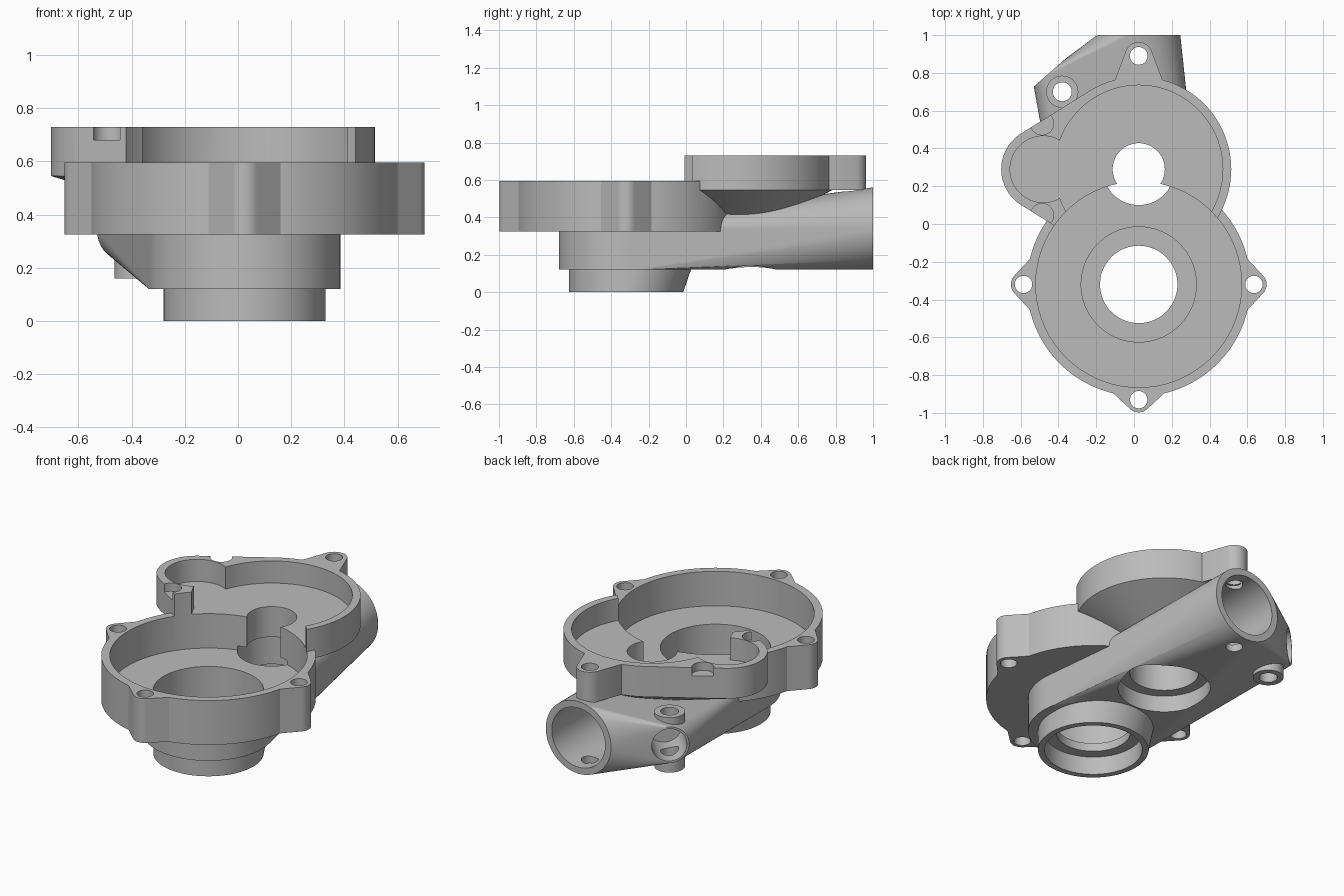
import bpy
import bmesh
import math
from mathutils import Vector

old = bpy.data.objects.get("Cube")
if old:
    bpy.data.objects.remove(old, do_unlink=True)

grey = bpy.data.materials.new("cast grey")
grey.use_nodes = True
grey.diffuse_color = (0.5, 0.5, 0.5, 1)
grey.node_tree.nodes["Principled BSDF"].inputs["Base Color"].default_value = (0.5, 0.5, 0.5, 1)

UP = Vector((0, 0, 1))
MAIN = (0.025, -0.32)      # large gear chamber axis
UPPER = (0.025, 0.29)      # small gear chamber axis
LOBE = (-0.48, 0.29)
BOLT = (-0.38, 0.70)       # clamp bolt boss
SIDE_DIR = Vector((-0.66, 0.75, 0)).normalized()
SIDE_END = Vector((-0.448, 0.80, 0.345))
TUBE_END = Vector((0.025, 1, 0.34))


def ring(center, r, axis=UP, n=72):
    """Points of a circle around an axis."""
    turn = UP.rotation_difference(Vector(axis))
    steps = [2 * math.pi * i / n for i in range(n)]
    return [Vector(center) + turn @ Vector((r * math.cos(a), r * math.sin(a), 0)) for a in steps]


def disc(xy, r, *heights):
    return [p for z in heights for p in ring((*xy, z), r)]


def hull(name, points):
    """Solid convex part wrapped around the given points."""
    bm = bmesh.new()
    for p in points:
        bm.verts.new(p)
    bmesh.ops.convex_hull(bm, input=bm.verts)
    loose = [v for v in bm.verts if not v.link_faces]
    bmesh.ops.delete(bm, geom=loose, context="VERTS")
    bmesh.ops.dissolve_limit(bm, angle_limit=0.002, verts=bm.verts, edges=bm.edges)
    bmesh.ops.recalc_face_normals(bm, faces=bm.faces)
    mesh = bpy.data.meshes.new(name)
    bm.to_mesh(mesh)
    bm.free()
    mesh.materials.append(grey)
    ob = bpy.data.objects.new(name, mesh)
    bpy.context.collection.objects.link(ob)
    return ob


def cylinder(name, xy, r, z0, z1):
    return hull(name, disc(xy, r, z0, z1))


def bore(name, start, end, r):
    axis = Vector(end) - Vector(start)
    return hull(name, ring(start, r, axis) + ring(end, r, axis))


def ear(name, center, direction, reach, tip, half, base, z0, z1):
    """Screw lug: rounded tip tapering out to the chamber wall."""
    c, d = Vector((*center, 0)), Vector((*direction, 0))
    side = UP.cross(d)
    pts = disc((c + d * reach)[:2], tip, z0, z1)
    for s in (-half, half):
        for z in (z0, z1):
            pts += [c + d * base + side * s + UP * z, c + d * base * 0.7 + side * s + UP * z]
    return hull(name, pts)


def combine(target, parts, operation):
    for part in parts:
        mod = target.modifiers.new(part.name, "BOOLEAN")
        mod.operation = operation
        mod.solver = "EXACT"
        mod.object = part
        part.hide_render = True
    bpy.context.view_layer.update()
    graph = bpy.context.evaluated_depsgraph_get()
    mesh = bpy.data.meshes.new_from_object(target.evaluated_get(graph))
    target.modifiers.clear()
    target.data = mesh
    for part in parts:
        bpy.data.objects.remove(part, do_unlink=True)


# Tapered body joining the bearing seat, the large tube and the side tube
housing = hull("gear_housing", disc(MAIN, 0.36, 0.12, 0.33)
               + ring(TUBE_END, 0.22, (0, 1, 0)) + ring(SIDE_END, 0.11, SIDE_DIR))

# Chambers, conical underside, bearing collar, bolt boss
upper_outline = disc(UPPER, 0.49, 0.545) + disc(LOBE, 0.223, 0.545)
parts = [
    cylinder("main_chamber", MAIN, 0.592, 0.325, 0.595),
    hull("upper_underside", upper_outline + disc(UPPER, 0.49, 0.56)
         + disc(LOBE, 0.223, 0.56) + disc(UPPER, 0.21, 0.39)),
    hull("bearing_collar", disc(MAIN, 0.305, 0, 0.13) + disc((MAIN[0], -0.275), 0.305, 0.13)),
    cylinder("bolt_boss", BOLT, 0.085, 0.16, 0.495),
    ear("upper_ear", UPPER, (0, 1), 0.6, 0.073, 0.125, 0.475, 0.545, 0.73),
]
main_ears = [(-1, 0), (1, 0), (0, -1)]
for d in main_ears:
    parts.append(ear("main_ear", MAIN, d, 0.61, 0.067, 0.145, 0.567, 0.325, 0.595))
parts.append(hull("upper_chamber", disc(UPPER, 0.49, 0.545, 0.73) + disc(LOBE, 0.223, 0.545, 0.73)))
combine(housing, parts, "UNION")

# Cavities, bearing bores, tube bores and screw holes
cuts = [
    cylinder("main_cavity", MAIN, 0.545, 0.385, 0.9),
    cylinder("upper_cavity", UPPER, 0.445, 0.595, 0.9),
    cylinder("lobe_cavity", LOBE, 0.176, 0.595, 0.9),
    cylinder("main_bearing_seat", MAIN, 0.305, 0.16, 0.5),
    cylinder("main_shaft_hole", MAIN, 0.205, -0.1, 0.5),
    cylinder("collar_bore", MAIN, 0.27, -0.1, 0.11),
    cylinder("upper_bearing_seat", UPPER, 0.255, 0, 0.22),
    cylinder("upper_bore", UPPER, 0.19, 0.1, 0.41),
    cylinder("upper_shaft_hole", UPPER, 0.138, 0.1, 0.7),
    bore("tube_bore", (TUBE_END.x, 0.6, 0.34), (TUBE_END.x, 1.1, 0.34), 0.18),
    bore("side_bore", SIDE_END - SIDE_DIR * 0.25, SIDE_END + SIDE_DIR * 0.1, 0.098),
    cylinder("bolt_hole", BOLT, 0.05, 0, 0.9),
    cylinder("upper_ear_hole", (UPPER[0], 0.89), 0.047, 0, 0.9),
]
for y in (0.047, 0.533):
    cuts.append(cylinder("rim_notch", (-0.487, y), 0.061, 0.68, 0.9))
for dx, dy in main_ears:
    cuts.append(cylinder("main_ear_hole", (MAIN[0] + dx * 0.61, MAIN[1] + dy * 0.61), 0.046, 0.2, 0.9))
combine(housing, cuts, "DIFFERENCE")

# Smooth round walls with crisp machined edges
bpy.ops.object.select_all(action="DESELECT")
housing.select_set(True)
bpy.context.view_layer.objects.active = housing
bpy.ops.object.shade_smooth_by_angle(angle=math.radians(25))
